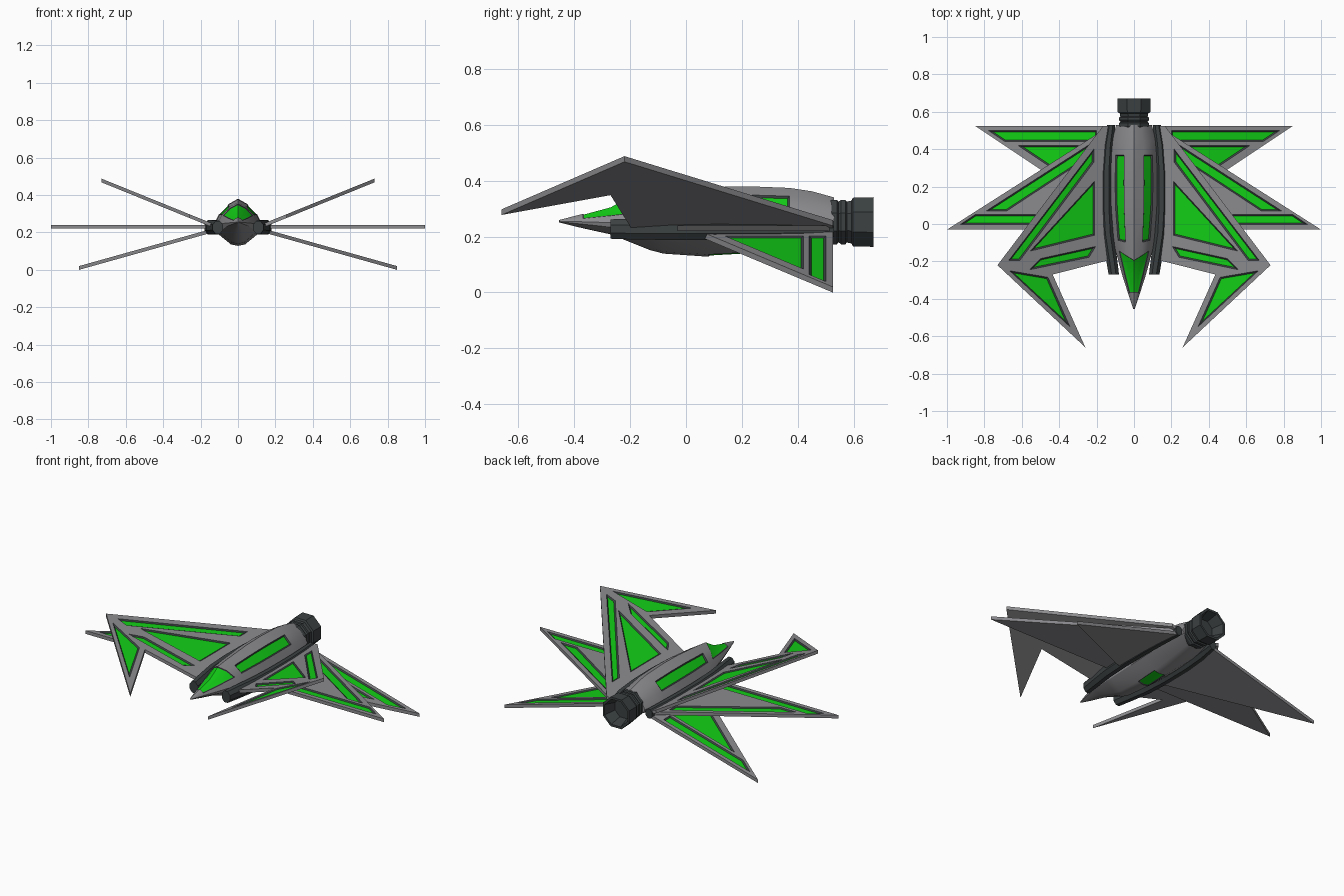
import bpy, bmesh, math
from mathutils import Vector
from mathutils.geometry import tessellate_polygon

if "Cube" in bpy.data.objects:
    bpy.data.objects.remove(bpy.data.objects["Cube"])


def material(name, rgb):
    m = bpy.data.materials.new(name)
    m.diffuse_color = (*rgb, 1)
    m.use_nodes = True
    m.node_tree.nodes["Principled BSDF"].inputs["Base Color"].default_value = m.diffuse_color
    return m


GREY = material("hull_grey", (0.26, 0.26, 0.275))
DARK = material("dark_grey", (0.045, 0.053, 0.055))
GREEN = material("bright_green", (0.006, 0.62, 0.008))


def finish(bm, name, mats, mirror=False, smooth=None):
    me = bpy.data.meshes.new(name)
    bm.to_mesh(me)
    bm.free()
    for m in mats:
        me.materials.append(m)
    ob = bpy.data.objects.new(name, me)
    bpy.context.collection.objects.link(ob)
    if mirror:
        ob.modifiers.new("mirror", 'MIRROR').use_mirror_merge = False
    if smooth:
        bpy.ops.object.select_all(action='DESELECT')
        ob.select_set(True)
        bpy.context.view_layer.objects.active = ob
        bpy.ops.object.shade_smooth_by_angle(angle=math.radians(smooth))
    return ob


def recess(bm, faces, width, depth):
    """Sink a group of faces: green floor, dark sloping rim."""
    rim = bmesh.ops.inset_region(bm, faces=faces, thickness=width, depth=-depth,
                                 use_even_offset=True, use_boundary=True)
    for f in rim['faces']:
        f.material_index = 1
    for f in faces:
        f.material_index = 2


def wing(name, outline, panels, z0, slope, thick=0.02):
    """Tilted flat plate with recessed panels in its upper side."""
    bm = bmesh.new()

    def ring(pts, dz=0.0):
        return [bm.verts.new((x, y, z0 + slope * x + dz)) for x, y in pts]

    top, low = ring(outline), ring(outline, -thick)
    holes = [ring(p) for p in panels]
    flat = top + [v for h in holes for v in h]
    loops = [[Vector((x, y, 0)) for x, y in p] for p in [outline] + panels]
    for tri in tessellate_polygon(loops):
        bm.faces.new([flat[i] for i in tri])
    bm.faces.new(low)
    n = len(outline)
    for i in range(n):
        j = (i + 1) % n
        bm.faces.new((top[i], top[j], low[j], low[i]))
    floors = [bm.faces.new(h) for h in holes]
    bmesh.ops.recalc_face_normals(bm, faces=bm.faces)
    for f in floors:
        recess(bm, [f], 0.008, 0.006)
    return finish(bm, name, [GREY, DARK, GREEN], mirror=True)


def loft(rings):
    """Skin a list of equal rings, capping both ends; returns faces by row."""
    bm = bmesh.new()
    vs = [[bm.verts.new(p) for p in r] for r in rings]
    n = len(vs[0])
    rows = [[bm.faces.new((a[j], a[(j + 1) % n], b[(j + 1) % n], b[j])) for j in range(n)]
            for a, b in zip(vs, vs[1:])]
    bm.faces.new(vs[0])
    bm.faces.new(vs[-1])
    bmesh.ops.recalc_face_normals(bm, faces=bm.faces)
    return bm, rows


# Fuselage: half section (across, up), mirrored round the ring
half = [(0, 1), (.42, .78), (.78, .42), (1, 0), (.9, -.38), (.3, -.93), (0, -1)]
section = half + [(-u, v) for u, v in half[-2:0:-1]]
# y, half width, top z, middle z, bottom z, forward skew of the spine
stations = [
    (-.455, .004, .259, .255, .251, 0),
    (-.37, .032, .281, .253, .230, 0),
    (-.27, .064, .308, .250, .208, 0),
    (-.13, .102, .352, .245, .152, .065),
    (-.08, .110, .362, .243, .139, .03),
    (.08, .126, .377, .240, .128, 0),
    (.22, .130, .380, .240, .136, 0),
    (.37, .126, .374, .240, .158, 0),
    (.45, .116, .362, .242, .174, 0),
    (.53, .095, .340, .245, .190, 0),
]
rings = [[(u * w, y - skew * (1 - abs(u)) * (v > 0),
           zm + v * ((zt - zm) if v > 0 else (zm - zb))) for u, v in section]
         for y, w, zt, zm, zb, skew in stations]
bm, rows = loft(rings)
recess(bm, [rows[r][c] for r in (1, 2) for c in (10, 11, 0, 1)], 0.005, 0.003)  # canopy
for col in (1, 10):                                                            # side strips
    recess(bm, [rows[r][col] for r in (4, 5, 6)], 0.007, 0.006)
recess(bm, [rows[5][c] for c in (5, 6)], 0.006, 0.004)                         # belly light
finish(bm, "fuselage", [GREY, DARK, GREEN], smooth=30)

# Dark side rails, bowed along the hull
rail = [(-.27, .108, .030), (-.2, .118, .032), (-.05, .140, .034), (.1, .148, .034),
        (.28, .147, .033), (.42, .138, .030), (.53, .122, .024)]
rings = [[(cx + r * math.cos(a), y, .227 + 1.25 * r * math.sin(a))
          for a in [math.pi * (k + .5) / 4 for k in range(8)]] for y, cx, r in rail]
bm, rows = loft(rings)
finish(bm, "side_rail", [DARK], mirror=True, smooth=30)

# Engine nozzle with grooved neck and hollow cup
profile = [(.50, .075), (.525, .086), (.54, .086), (.545, .078), (.555, .086), (.57, .086),
           (.575, .079), (.592, .083), (.597, .094), (.67, .096), (.67, .082), (.60, .06)]
rings = [[(r * math.cos(a), y, .252 + r * math.sin(a))
          for a in [math.pi * (k + .5) / 4 for k in range(8)]] for y, r in profile]
bm, rows = loft(rings)
finish(bm, "engine_nozzle", [DARK])

# Upper forward-swept claw wings
wing("upper_wing",
     [(.12, .525), (.165, .525), (.73, -.22), (.26, -.66), (.435, -.27), (.12, -.19)],
     [[(.215, .40), (.215, .33), (.61, -.195), (.67, -.195)],
      [(.21, .23), (.21, -.06), (.555, -.145)],
      [(.205, -.12), (.24, -.178), (.56, -.245), (.5, -.185)],
      [(.665, -.25), (.46, -.285), (.342, -.55)]],
     0.192, 0.405)

# Level middle wings
wing("middle_wing",
     [(.12, .53), (.12, -.03), (1.0, -.03)],
     [[(.2, .45), (.2, .385), (.68, .07), (.79, .07)],
      [(.25, .05), (.25, -.003), (.93, -.003), (.85, .05)]],
     0.24, 0.0)

# Lower drooping rear wings
wing("lower_wing",
     [(.13, .525), (.13, .045), (.85, .525)],
     [[(.2, .50), (.2, .44), (.69, .44), (.78, .50)],
      [(.2, .42), (.2, .14), (.62, .42)]],
     0.258, -0.28)
